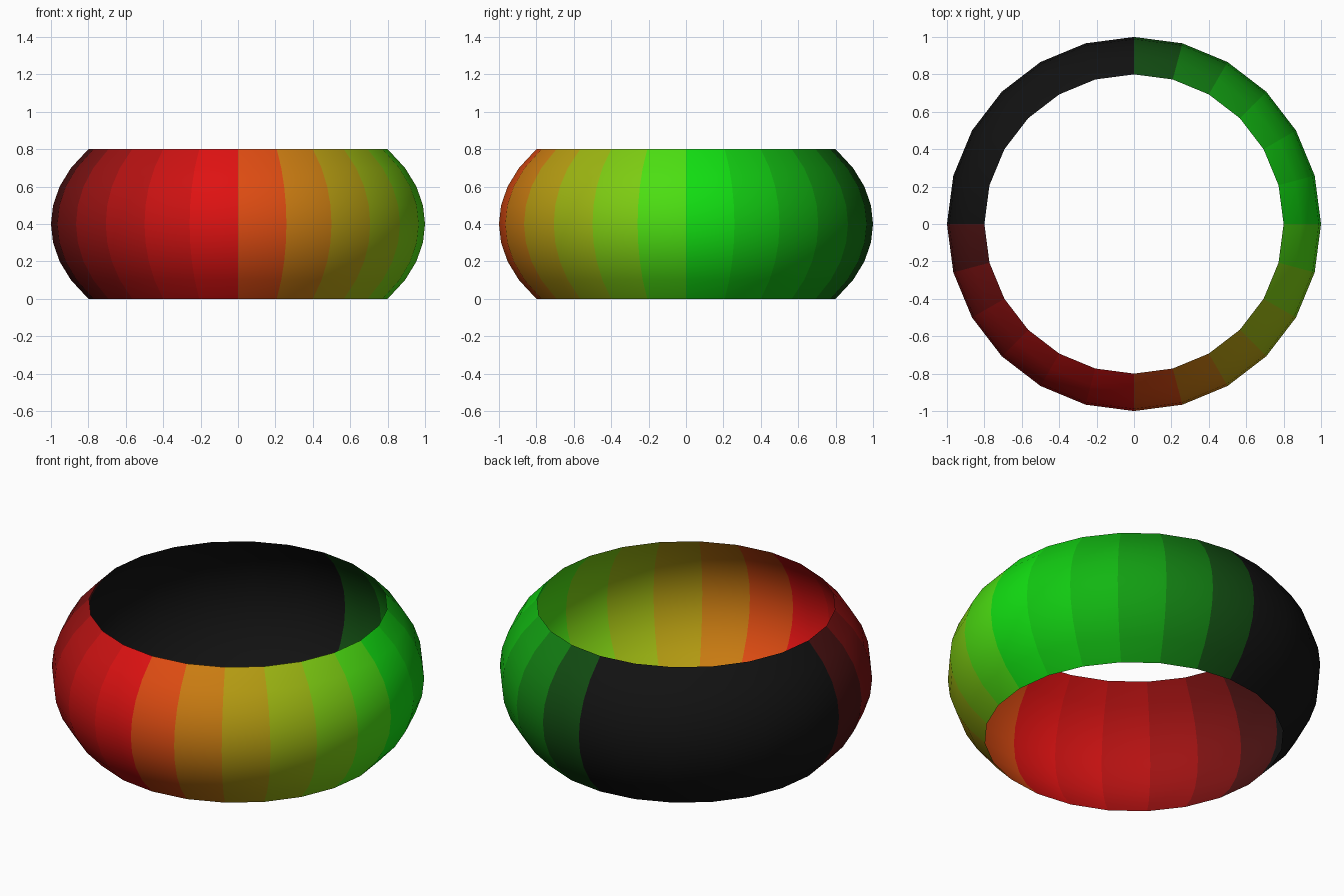
import bpy
import bmesh
from math import sin, cos, pi, sqrt

if "Cube" in bpy.data.objects:
    bpy.data.objects.remove(bpy.data.objects["Cube"])

SIDES, ROWS = 24, 8
HALF_H = 0.4
PER_QUAD = SIDES // 4

# Colours at +x, +y, -x, -y, blended around each quarter turn
DARK, PEAK = 0.006, 0.8
GREEN, BLACK, RED = (DARK, PEAK, DARK), (DARK,) * 3, (PEAK, DARK, DARK)
CORNERS = [GREEN, BLACK, BLACK, RED]


def column_material(i):
    q, step = divmod(i, PER_QUAD)
    t = (step + 0.5) / PER_QUAD
    a, b = CORNERS[q], CORNERS[(q + 1) % 4]
    mat = bpy.data.materials.new(f"band_colour_{i}")
    mat.diffuse_color = [u + (v - u) * t for u, v in zip(a, b)] + [1.0]
    mat.use_nodes = True
    mat.node_tree.nodes["Principled BSDF"].inputs["Base Color"].default_value = mat.diffuse_color
    return mat


# Open bulging band: an elliptical arc profile turned around z
bm = bmesh.new()
rings = []
for j in range(ROWS + 1):
    dz = HALF_H * (2 * j / ROWS - 1)
    r = sqrt(1 - (0.6 * dz / HALF_H) ** 2)
    rings.append([bm.verts.new((r * cos(2 * pi * i / SIDES),
                                r * sin(2 * pi * i / SIDES), dz + HALF_H))
                  for i in range(SIDES)])
for low, high in zip(rings, rings[1:]):
    for i in range(SIDES):
        k = (i + 1) % SIDES
        face = bm.faces.new((low[i], low[k], high[k], high[i]))
        face.material_index = i
        face.smooth = True

mesh = bpy.data.meshes.new("ring_band")
for i in range(SIDES):
    mesh.materials.append(column_material(i))
bm.to_mesh(mesh)
bm.free()
band = bpy.data.objects.new("ring_band", mesh)
bpy.context.collection.objects.link(band)
